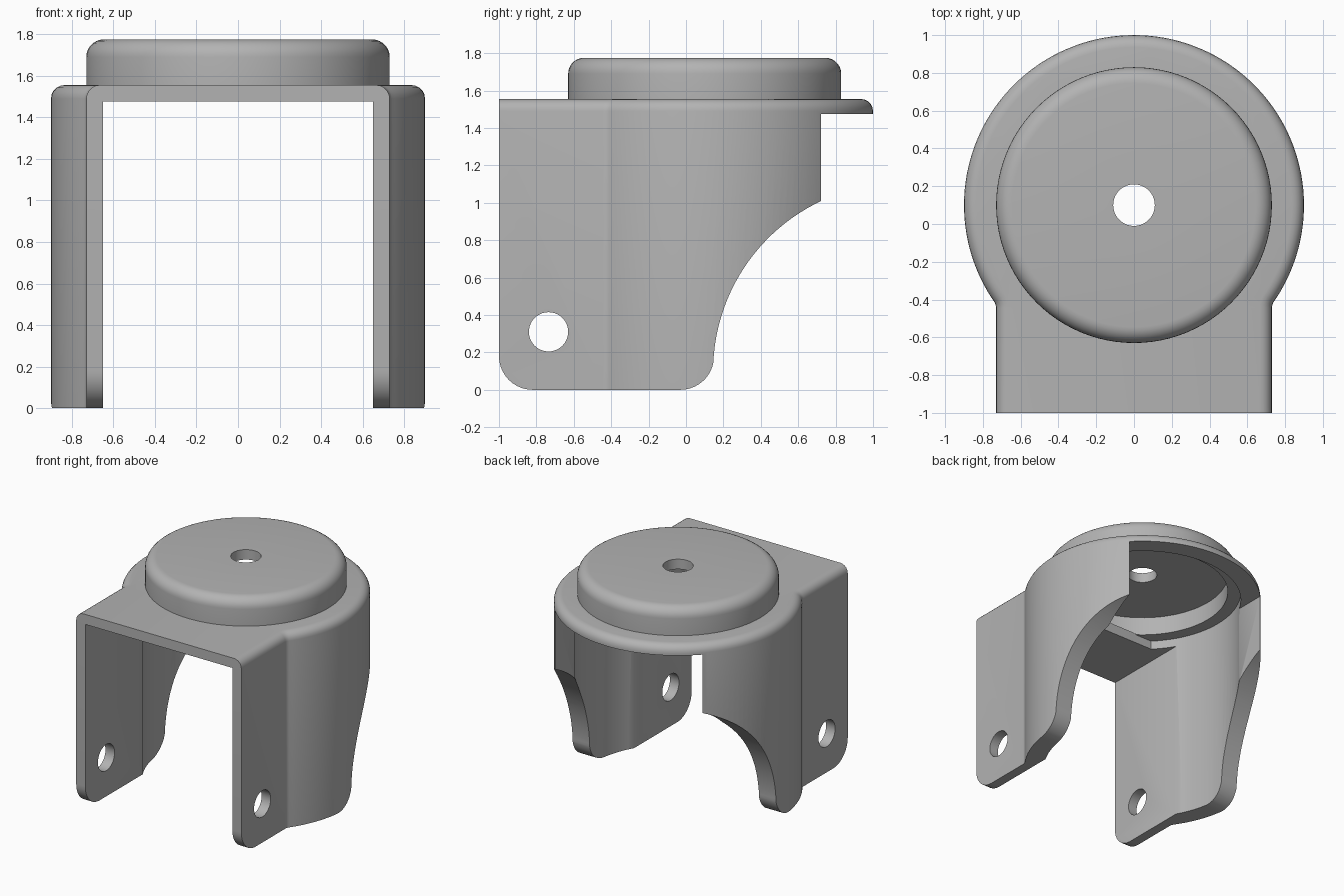
import bpy, bmesh
from math import sin, cos, asin, radians, degrees, pi
from mathutils import Matrix, Vector

if "Cube" in bpy.data.objects:
    bpy.data.objects.remove(bpy.data.objects["Cube"], do_unlink=True)

AXIS_Y = 0.1        # centre of the round part
TOP, UNDER = 1.555, 1.475
HALF, INNER = 0.73, 0.65

grey = bpy.data.materials.new("plain grey")
grey.use_nodes = True
grey.diffuse_color = (0.45, 0.45, 0.45, 1)
grey.node_tree.nodes["Principled BSDF"].inputs["Base Color"].default_value = (0.45, 0.45, 0.45, 1)


def arc(cx, cy, r, start, end, n):
    angles = [radians(start + (end - start) * i / n) for i in range(n + 1)]
    return [(cx + r * cos(a), cy + r * sin(a)) for a in angles]


def finish(bm, name):
    bmesh.ops.recalc_face_normals(bm, faces=bm.faces)
    mesh = bpy.data.meshes.new(name)
    bm.to_mesh(mesh)
    bm.free()
    mesh.materials.append(grey)
    obj = bpy.data.objects.new(name, mesh)
    bpy.context.collection.objects.link(obj)
    return obj


def prism(name, points, low, high, sideways=False, round_top=0):
    """Extrude a plan (x, y) along z, or a side profile (y, z) along x."""
    def place(u, v, w):
        return (w, u, v) if sideways else (u, v, w)
    bm = bmesh.new()
    face = bm.faces.new([bm.verts.new(place(u, v, low)) for u, v in points])
    result = bmesh.ops.extrude_face_region(bm, geom=[face])
    moved = [g for g in result["geom"] if isinstance(g, bmesh.types.BMVert)]
    bmesh.ops.translate(bm, verts=moved, vec=Vector(place(0, 0, high - low)))
    bmesh.ops.recalc_face_normals(bm, faces=bm.faces)
    if round_top:
        rim = [e for e in bm.edges if all(abs(v.co.z - high) < 1e-5 for v in e.verts)]
        bmesh.ops.bevel(bm, geom=rim, offset=round_top, segments=5, profile=0.5, affect='EDGES')
    return finish(bm, name)


def smooth(obj):
    bpy.ops.object.select_all(action='DESELECT')
    obj.select_set(True)
    bpy.context.view_layer.objects.active = obj
    bpy.ops.object.shade_smooth_by_angle(angle=radians(30))


# Fork body: keyhole-shaped plan with a rounded top rim
half_plan = [(HALF, -1.2)]
half_plan += arc(0.79, -0.445, 0.06, 180, 145.4, 4)
half_plan += arc(0, AXIS_Y, 0.9, -33, 90, 48)
plan = half_plan + [(-x, y) for x, y in reversed(half_plan[:-1])]
fork = prism("fork_body", plan, -0.1, TOP, round_top=0.065)

# Side outline: rounded feet and a swept rear edge
side = [(-1, 1.7)]
side += arc(-0.82, 0.18, 0.18, 180, 270, 10)
side += arc(-0.03, 0.18, 0.18, 270, 350, 10)
side += arc(1.15, 0.1, 1.005, 176, 112, 24)
side += [(0.8, UNDER), (1.2, UNDER), (1.2, 1.7)]
outline = prism("side_outline", side, -1.2, 1.2, sideways=True)

# Openings: wheel slot, round pocket, dome opening, axle holes
slot = prism("wheel_slot", [(-INNER, -1.5), (INNER, -1.5), (INNER, 1.5), (-INNER, 1.5)], -0.5, UNDER)


def clipped_circle(name, radius, top):
    a = degrees(asin(-0.53 / radius))
    return prism(name, arc(0, AXIS_Y, radius, a, 180 - a, 72), -0.4, top)


pocket = clipped_circle("round_pocket", 0.75, 1.545)
opening = clipped_circle("dome_opening", INNER, 1.7)
axle = prism("axle_holes", arc(-0.735, 0.31, 0.105, 0, 360, 40)[:-1], -1.3, 1.3, sideways=True)

cutters = [(outline, 'INTERSECT')] + [(c, 'DIFFERENCE') for c in (slot, pocket, opening, axle)]
for cutter, operation in cutters:
    cutter.hide_render = True
    mod = fork.modifiers.new(cutter.name, 'BOOLEAN')
    mod.object, mod.operation, mod.solver = cutter, operation, 'EXACT'

# Bake the cuts and drop the helpers
bpy.context.view_layer.update()
graph = bpy.context.evaluated_depsgraph_get()
baked = bpy.data.meshes.new_from_object(fork.evaluated_get(graph))
fork.modifiers.clear()
fork.data = baked
for cutter, _ in cutters:
    bpy.data.objects.remove(cutter, do_unlink=True)
smooth(fork)

# Hollow dome cap with a centre hole, spun from its section
section = [(INNER, 1.55), (HALF, 1.55)]
section += arc(HALF - 0.085, 1.69, 0.085, 0, 90, 7)
section += [(0.11, 1.775), (0.11, 1.695), (INNER, 1.695)]
bm = bmesh.new()
ring = [bm.verts.new((r, AXIS_Y, z)) for r, z in section]
edges = [bm.edges.new((ring[i - 1], ring[i])) for i in range(len(ring))]
bmesh.ops.spin(bm, geom=ring + edges, cent=(0, AXIS_Y, 0), axis=(0, 0, 1), angle=2 * pi, steps=96)
bmesh.ops.remove_doubles(bm, verts=bm.verts, dist=1e-4)
smooth(finish(bm, "dome_cap"))
